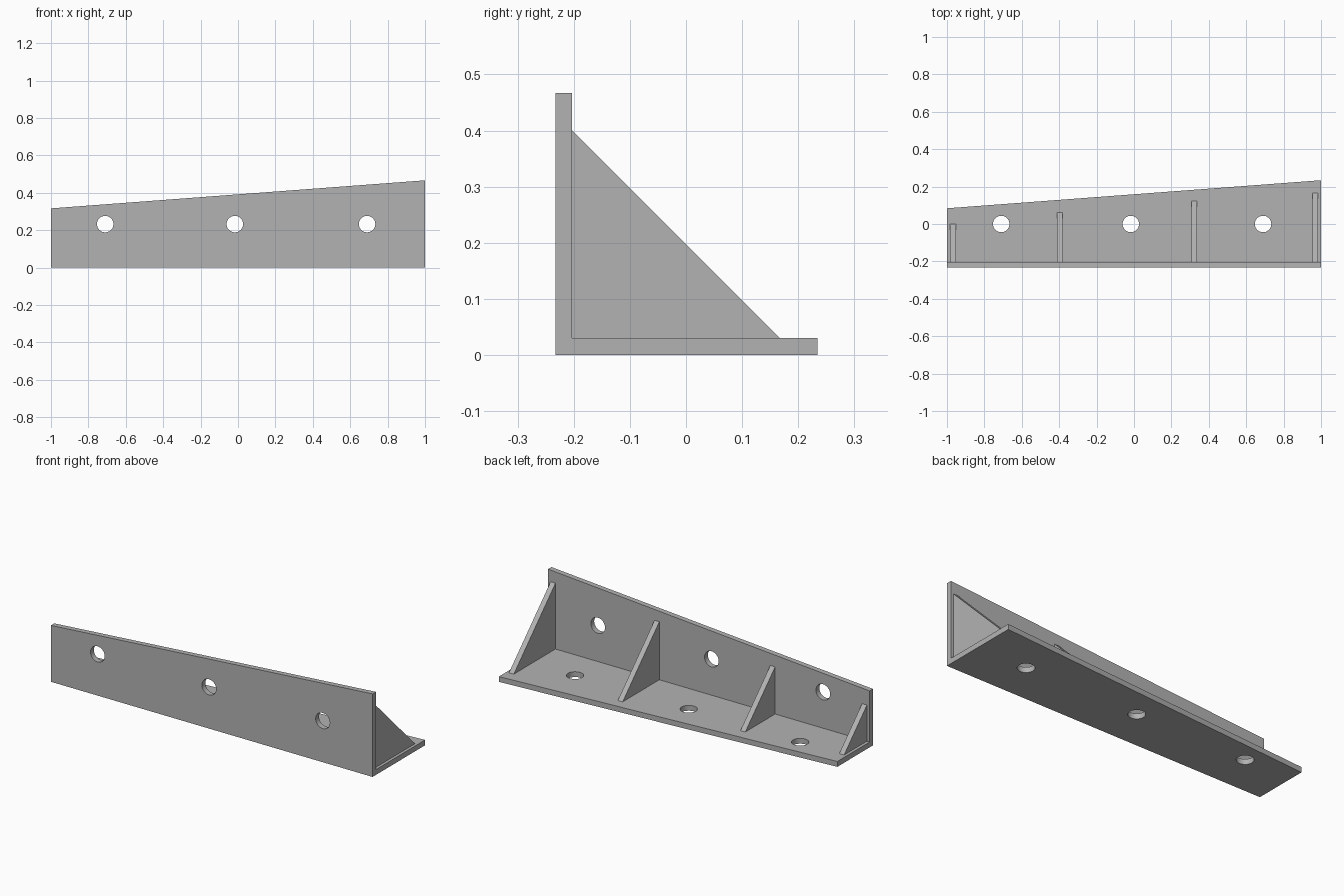
import bpy
import bmesh
from math import pi, radians
from mathutils import Matrix

cube = bpy.data.objects.get("Cube")
if cube:
    bpy.data.objects.remove(cube, do_unlink=True)

FRONT = -0.233      # outer face of the wall
THICK = 0.03        # plate thickness
INNER = FRONT + THICK

grey = bpy.data.materials.new("grey")
grey.use_nodes = True
grey.diffuse_color = (0.45, 0.45, 0.45, 1)
grey.node_tree.nodes["Principled BSDF"].inputs["Base Color"].default_value = (0.45, 0.45, 0.45, 1)


def add_object(name, bm):
    bmesh.ops.recalc_face_normals(bm, faces=bm.faces)
    mesh = bpy.data.meshes.new(name)
    bm.to_mesh(mesh)
    bm.free()
    mesh.materials.append(grey)
    obj = bpy.data.objects.new(name, mesh)
    bpy.context.collection.objects.link(obj)
    return obj


def loft(name, x0, section0, x1, section1):
    """Solid between two matching (y, z) sections."""
    bm = bmesh.new()
    a = [bm.verts.new((x0, y, z)) for y, z in section0]
    b = [bm.verts.new((x1, y, z)) for y, z in section1]
    bm.faces.new(a)
    bm.faces.new(b[::-1])
    for i in range(len(a)):
        j = (i + 1) % len(a)
        bm.faces.new((a[i], b[i], b[j], a[j]))
    return add_object(name, bm)


def angle_section(reach):
    """L section whose two legs have the same length."""
    back = FRONT + reach
    return [(FRONT, 0), (back, 0), (back, THICK),
            (INNER, THICK), (INNER, reach), (FRONT, reach)]


# Tapered angle bracket
bracket = loft("angle_bracket", -1, angle_section(0.317), 1, angle_section(0.467))

# Bolt holes through the wall and the base
bm = bmesh.new()
for x in (-0.71, -0.017, 0.69):
    for place in (Matrix.Translation((x, FRONT + THICK / 2, 0.233)) @ Matrix.Rotation(pi / 2, 4, "X"),
                  Matrix.Translation((x, 0, THICK / 2))):
        bmesh.ops.create_cone(bm, cap_ends=True, segments=48, radius1=0.044,
                              radius2=0.044, depth=THICK * 3, matrix=place)
cutter = add_object("hole_cutter", bm)
cutter.hide_render = True

holes = bracket.modifiers.new("holes", "BOOLEAN")
holes.operation = "DIFFERENCE"
holes.solver = "EXACT"
holes.object = cutter
bpy.context.view_layer.objects.active = bracket
bracket.select_set(True)
bpy.ops.object.modifier_apply(modifier=holes.name)
bpy.data.objects.remove(cutter, do_unlink=True)
bpy.ops.object.shade_smooth_by_angle(angle=radians(30))

# Triangular stiffening ribs, growing with the taper
for number, (x, leg) in enumerate([(-0.968, 0.203), (-0.397, 0.265),
                                   (0.323, 0.326), (0.969, 0.37)], 1):
    section = [(INNER, THICK), (INNER + leg, THICK), (INNER, THICK + leg)]
    loft(f"rib_{number}", x - 0.015, section, x + 0.015, section)
